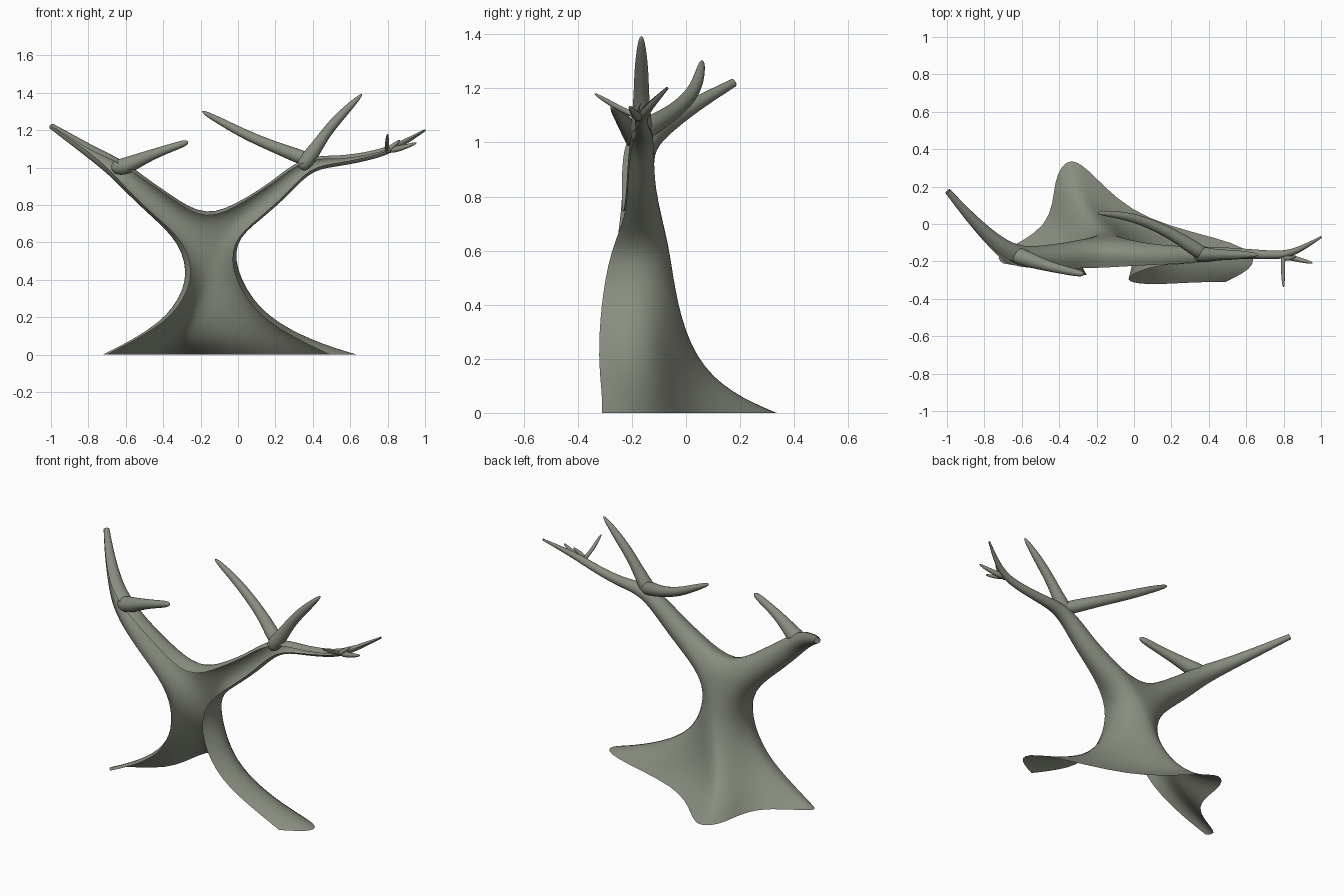
import bpy, bmesh, math
from mathutils import Vector

if "Cube" in bpy.data.objects:
    bpy.data.objects.remove(bpy.data.objects["Cube"])

bark = bpy.data.materials.new("grey_green_bark")
bark.diffuse_color = (0.25, 0.27, 0.215, 1)
bark.use_nodes = True
bark.node_tree.nodes["Principled BSDF"].inputs["Base Color"].default_value = bark.diffuse_color


def finish(bm, name, levels=2):
    me = bpy.data.meshes.new(name)
    bm.to_mesh(me)
    bm.free()
    me.materials.append(bark)
    for p in me.polygons:
        p.use_smooth = True
    ob = bpy.data.objects.new(name, me)
    bpy.context.collection.objects.link(ob)
    sub = ob.modifiers.new("smooth", 'SUBSURF')
    sub.levels = sub.render_levels = levels
    sub.boundary_smooth = 'PRESERVE_CORNERS'
    return ob


def strip(bm, a, b, closed=False):
    n = len(a)
    for i in range(n if closed else n - 1):
        j = (i + 1) % n
        bm.faces.new((a[i], b[i], b[j], a[j]))


def rings(bm, path, angles_for):
    """One ring of vertices per path point, square to the path; angle 0 faces the back."""
    pts = [Vector(p[:3]) for p in path]
    out = []
    for k, p in enumerate(path):
        t = (pts[min(k + 1, len(pts) - 1)] - pts[max(k - 1, 0)]).normalized()
        back = Vector((0, 1, 0))
        if abs(t.y) > 0.9:
            back = Vector((1, 0, 0))
        back = (back - t * back.dot(t)).normalized()
        up = t.cross(back)
        if up.z < 0:
            up = -up
        out.append([bm.verts.new(pts[k] + p[3] * (back * math.cos(a) + up * math.sin(a)))
                    for a in angles_for(p)])
    return out


def branch(name, path):
    """Closed tapering branch."""
    bm = bmesh.new()
    n = 8
    rs = rings(bm, [p[:3] + (p[3] * 1.08,) for p in path],
               lambda p: [2 * math.pi * i / n for i in range(n)])
    for a, b in zip(rs, rs[1:]):
        strip(bm, a, b, True)
    bm.faces.new(rs[0])
    bm.faces.new(rs[-1])
    bmesh.ops.recalc_face_normals(bm, faces=bm.faces[:])
    return finish(bm, name)


# hollow trunk: sections open to the front, left edge -> back -> right edge
sections = [
    (0.0, [(-.70, -.21), (-.765, -.16), (-.43, -.025), (-.435, .25), (-.34, .375),
           (-.215, .26), (.03, .01), (.60, -.10), (.675, -.22), (.49, -.31)]),
    (0.07, [(-.56, -.235), (-.61, -.165), (-.41, -.05), (-.385, .08), (-.32, .205),
            (-.22, .11), (.02, -.025), (.35, -.105), (.435, -.21), (.34, -.31)]),
    (0.2, [(-.345, -.26), (-.39, -.18), (-.34, -.085), (-.295, -.02), (-.25, .045),
           (-.16, .02), (-.02, -.05), (.12, -.125), (.165, -.22), (.11, -.325)]),
    (0.4, [(-.23, -.28), (-.265, -.21), (-.25, -.12), (-.21, -.06), (-.15, -.03),
           (-.10, -.035), (-.04, -.075), (.005, -.14), (.01, -.22), (-.025, -.315)]),
    (0.6, [(-.275, -.26), (-.32, -.20), (-.30, -.125), (-.24, -.08), (-.16, -.055),
           (-.11, -.065), (-.06, -.095), (-.03, -.15), (-.03, -.21), (-.045, -.28)]),
]
bm = bmesh.new()
levels = [[bm.verts.new((x, y, z)) for x, y in pts] for z, pts in sections]
for a, b in zip(levels, levels[1:]):
    strip(bm, a, b)

# saddle between the two arms
saddle = [bm.verts.new(v) for v in ((-.17, -.08, .68), (-.17, -.135, .745), (-.17, -.235, .70))]
top = levels[-1]

# hollow arms growing out of the trunk: x, y, z, radius, half opening angle
left_arm = [(-.41, -.185, .795, .083, 130), (-.54, -.185, .90, .07, 135), (-.645, -.168, .995, .061, 150),
            (-.75, -.09, 1.06, .044, 172), (-.88, .04, 1.145, .03, 176), (-.995, .175, 1.22, .018, 178)]
right_arm = [(.075, -.175, .775, .074, 128), (.215, -.175, .88, .061, 132), (.32, -.168, .98, .052, 140),
             (.42, -.16, 1.03, .04, 150), (.55, -.155, 1.035, .029, 165), (.72, -.165, 1.065, .025, 172),
             (.84, -.165, 1.105, .022, 176), (1.0, -.07, 1.2, .006, 178)]


def arm(start, path, sign):
    n = len(start)
    rs = rings(bm, path, lambda p: [sign * math.radians(p[4]) * (2 * i / (n - 1) - 1) for i in range(n)])
    for a, b in zip([start] + rs, rs):
        strip(bm, a, b)


arm(top[:5] + saddle, left_arm, 1)
arm(saddle[::-1] + top[4:], right_arm, -1)
finish(bm, "hollow_trunk_and_arms")

# closed side branches, flared where they leave the arms
branch("left_inner_branch", [(-.68, -.155, 1.0, .03), (-.62, -.17, 1.0, .05), (-.55, -.195, 1.03, .04),
                             (-.46, -.225, 1.07, .029), (-.36, -.25, 1.105, .022), (-.26, -.27, 1.14, .018)])
branch("right_upper_branch", [(.33, -.165, .99, .03), (.37, -.165, 1.04, .045), (.42, -.165, 1.11, .034),
                              (.48, -.165, 1.2, .028), (.56, -.165, 1.29, .026), (.67, -.165, 1.4, .009)])
branch("right_inner_branch", [(.40, -.17, 1.03, .03), (.34, -.145, 1.055, .042), (.22, -.06, 1.10, .031),
                              (.05, .02, 1.17, .027), (-.08, .05, 1.24, .021), (-.2, .06, 1.305, .011)])

# twigs near the right tip
branch("front_twig", [(.80, -.16, 1.09, .02), (.795, -.24, 1.12, .013), (.80, -.345, 1.185, .006)])
branch("side_twig", [(.80, -.17, 1.09, .02), (.88, -.19, 1.105, .014), (.96, -.21, 1.135, .007)])
branch("upper_twig", [(.79, -.17, 1.08, .018), (.82, -.19, 1.11, .014), (.87, -.17, 1.15, .006)])
